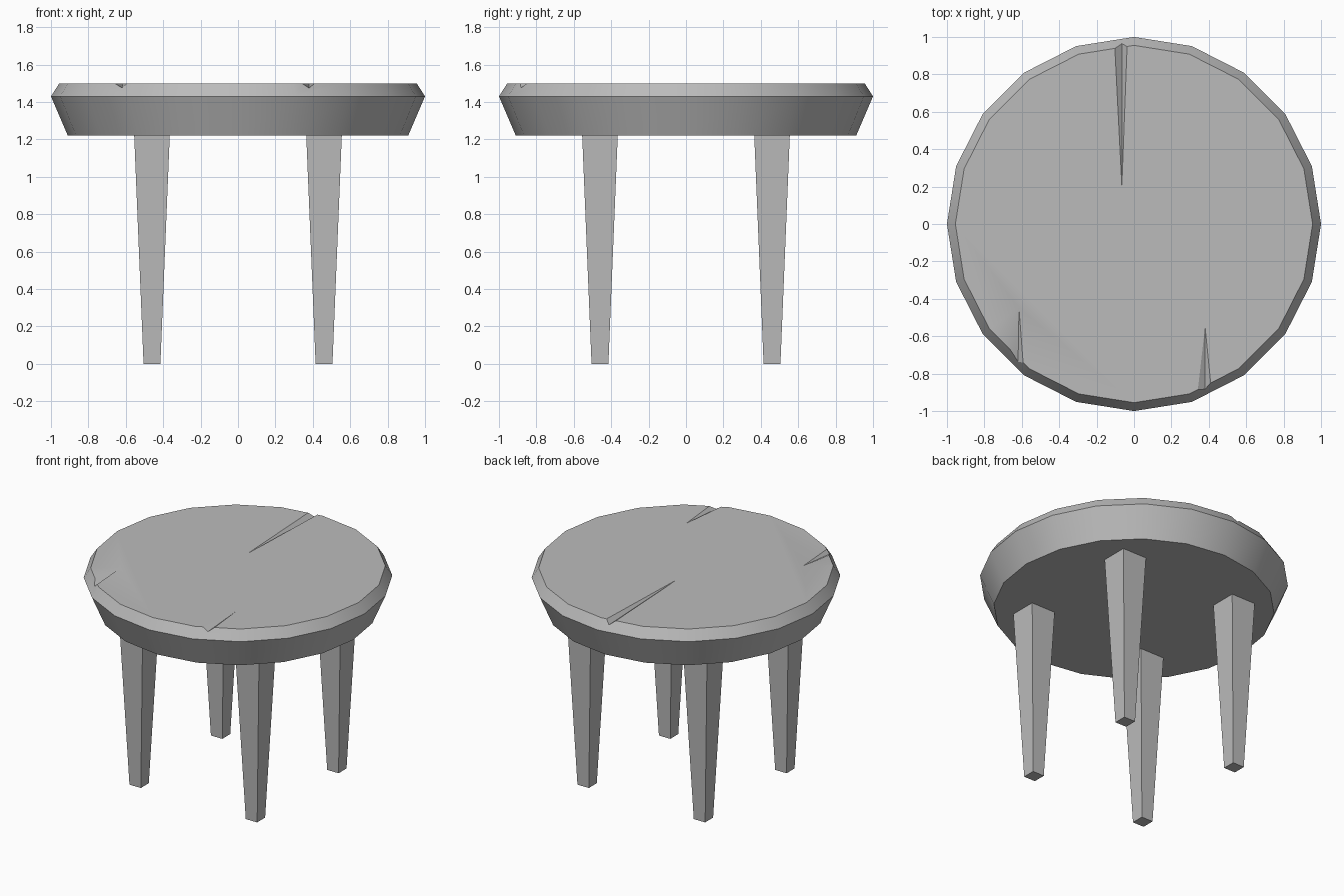
import bpy, bmesh
from math import radians, sin, cos, tau
from mathutils import Vector

cube = bpy.data.objects.get("Cube")
if cube:
    bpy.data.objects.remove(cube, do_unlink=True)

TOP, RIM, UNDER = 1.5, 1.43, 1.22
SIDES = 20

grey = bpy.data.materials.new("plain grey")
grey.use_nodes = True
colour = (0.5, 0.5, 0.5, 1)
grey.diffuse_color = colour
grey.node_tree.nodes["Principled BSDF"].inputs["Base Color"].default_value = colour


def make_object(name, bm):
    bmesh.ops.recalc_face_normals(bm, faces=bm.faces[:])
    mesh = bpy.data.meshes.new(name)
    bm.to_mesh(mesh)
    bm.free()
    mesh.materials.append(grey)
    obj = bpy.data.objects.new(name, mesh)
    bpy.context.collection.objects.link(obj)
    return obj


def loft(name, rings):
    """Join closed rings of points into a capped solid."""
    bm = bmesh.new()
    rows = [[bm.verts.new(p) for p in ring] for ring in rings]
    n = len(rows[0])
    for low, high in zip(rows, rows[1:]):
        for i in range(n):
            j = (i + 1) % n
            bm.faces.new((low[i], low[j], high[j], high[i]))
    bm.faces.new(rows[0][::-1])
    bm.faces.new(rows[-1])
    return make_object(name, bm)


def circle(radius, z):
    return [(radius * cos(tau * i / SIDES), radius * sin(tau * i / SIDES), z)
            for i in range(SIDES)]


def square(cx, cy, half, z):
    return [(cx + sx * half, cy + sy * half, z)
            for sx, sy in ((-1, -1), (1, -1), (1, 1), (-1, 1))]


# Round top with a flared underside and a bevelled rim
seat = loft("seat", [circle(0.91, UNDER), circle(1, RIM), circle(0.955, TOP)])


# Cracks: V-shaped wedges widening from an inner tip to beyond the rim
def cut_crack(name, tip, left, right, bottom, depth):
    tip = Vector((*tip, TOP))
    ends = [tip + 1.3 * (Vector(p) - tip)
            for p in ((*left, TOP), (*right, TOP), (*bottom, TOP - depth))]
    lift = Vector((0, 0, 0.1))
    bm = bmesh.new()
    for p in (tip, *ends, tip + lift, ends[0] + lift, ends[1] + lift):
        bm.verts.new(p)
    bmesh.ops.convex_hull(bm, input=bm.verts[:])
    cutter = make_object(name, bm)
    mod = seat.modifiers.new(name, "BOOLEAN")
    mod.operation, mod.solver, mod.object = "DIFFERENCE", "EXACT", cutter
    bpy.context.view_layer.objects.active = seat
    bpy.ops.object.modifier_apply(modifier=mod.name)
    bpy.data.objects.remove(cutter, do_unlink=True)


cut_crack("back_crack", (-0.065, 0.2), (-0.103, 0.95), (-0.037, 0.95), (-0.065, 0.96), 0.03)
cut_crack("right_crack", (-0.615, -0.45), (-0.67, -0.73), (-0.593, -0.74), (-0.62, -0.74), 0.025)
cut_crack("left_crack", (0.38, -0.55), (0.342, -0.88), (0.413, -0.88), (0.38, -0.88), 0.025)

bpy.ops.object.select_all(action="DESELECT")
seat.select_set(True)
bpy.context.view_layer.objects.active = seat
bpy.ops.object.shade_smooth_by_angle(angle=radians(30))

# Four square tapered legs
for depth_name, sy in (("front", -1), ("back", 1)):
    for side_name, sx in (("right", -1), ("left", 1)):
        cx, cy = 0.46 * sx, 0.46 * sy
        loft(f"{depth_name}_{side_name}_leg",
             [square(cx, cy, 0.045, 0), square(cx, cy, 0.095, UNDER)])
